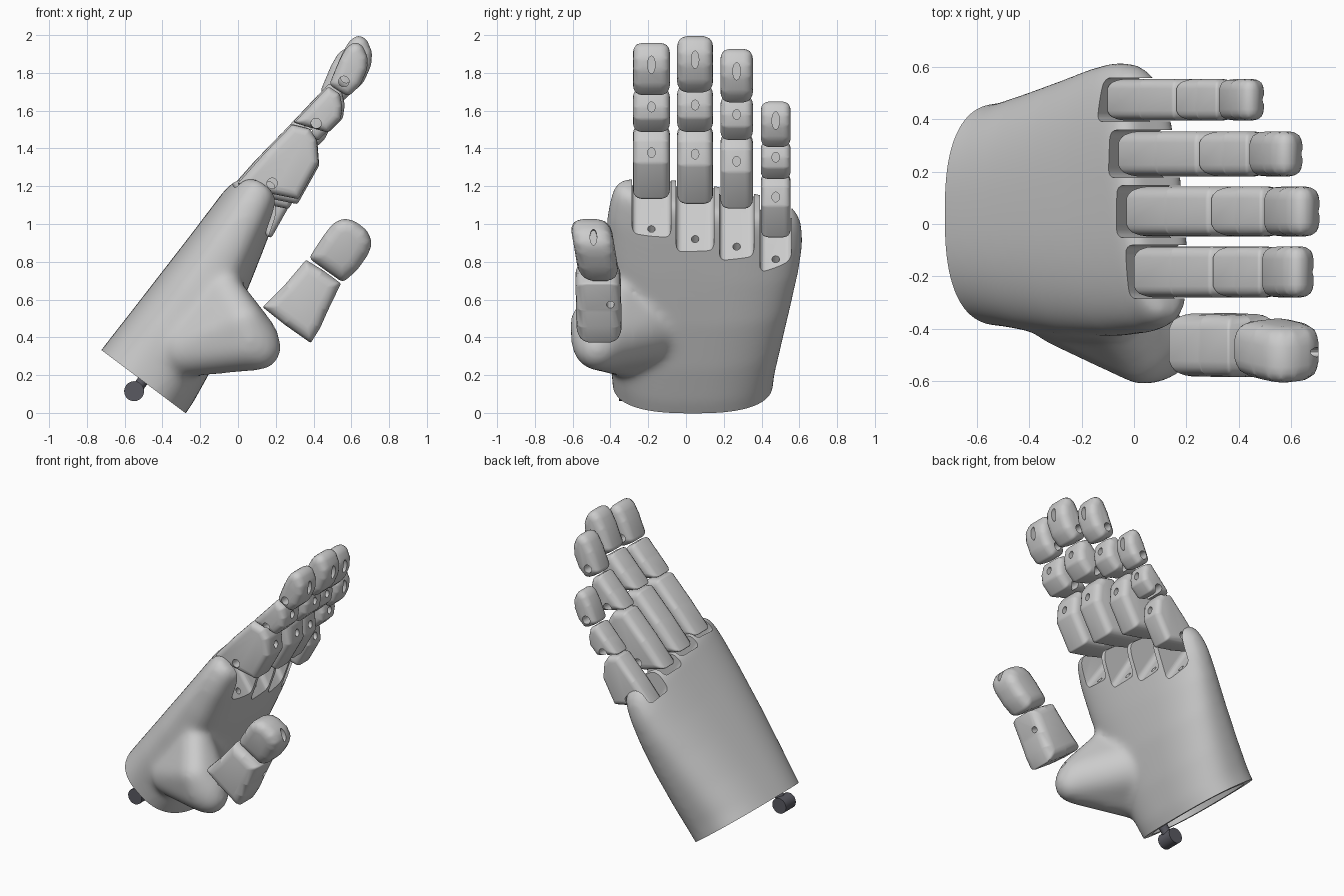
import bpy, bmesh, math
from mathutils import Vector, Matrix

if "Cube" in bpy.data.objects:
    bpy.data.objects.remove(bpy.data.objects["Cube"])


def hand(s, t):
    """Along-hand / palm-ward distances to world (x, z)."""
    return (0.6 * s + 0.8 * t, 0.8 * s - 0.6 * t)


def new_object(name, bm):
    bmesh.ops.recalc_face_normals(bm, faces=bm.faces)
    me = bpy.data.meshes.new(name)
    bm.to_mesh(me)
    bm.free()
    ob = bpy.data.objects.new(name, me)
    bpy.context.collection.objects.link(ob)
    return ob


def prism(name, pts, y, w, bevel=0.0, cross=0.4, shear=0.0):
    """Extrude an x-z outline across y, rounding its side rims."""
    bm = bmesh.new()
    zc = sum(p[1] for p in pts) / len(pts)
    a, b = [[bm.verts.new((x, y + d * w / 2 + shear * (z - zc), z)) for x, z in pts]
            for d in (-1, 1)]
    bm.faces.new(a)
    bm.faces.new(b)
    n = len(pts)
    for i in range(n):
        j = (i + 1) % n
        bm.faces.new((a[i], a[j], b[j], b[i]))
    lay = bm.edges.layers.float.new("bevel_weight_edge")
    for e in bm.edges:
        e[lay] = cross if abs(e.verts[0].co.y - e.verts[1].co.y) > w * 0.8 else 1.0
    ob = new_object(name, bm)
    if bevel:
        m = ob.modifiers.new("round", 'BEVEL')
        m.width, m.segments, m.limit_method = bevel, 4, 'WEIGHT'
    return ob


def cylinder(name, p, axis, r, depth, stretch=1.0):
    bm = bmesh.new()
    bmesh.ops.create_cone(bm, cap_ends=True, segments=20, radius1=r, radius2=r, depth=depth)
    rot = Vector(axis).to_track_quat('Z', 'Y').to_matrix().to_4x4()
    rot = Matrix.Translation(p) @ rot @ Matrix.Diagonal((1, stretch, 1, 1))
    bmesh.ops.transform(bm, matrix=rot, verts=bm.verts)
    return new_object(name, bm)


def loft(bm, rings, slant, n=48, power=2.6):
    """Skin super-elliptic rings (s, y0, y1, t0, t1) stacked along the hand."""
    loops = []
    for s, y0, y1, t0, t1 in rings:
        k = slant * min(1, max(0, (s - 0.3) / 0.5))
        loop = []
        for i in range(n):
            a = 2 * math.pi * i / n
            c, d = [math.copysign(abs(f) ** (2 / power), f) for f in (math.cos(a), math.sin(a))]
            y = (y0 + y1) / 2 + c * (y1 - y0) / 2
            x, z = hand(s - k * (y - 0.1), (t0 + t1) / 2 + d * (t1 - t0) / 2)
            loop.append(bm.verts.new((x, y, z)))
        loops.append(loop)
    for a, b in zip(loops, loops[1:]):
        for i in range(n):
            j = (i + 1) % n
            bm.faces.new((a[i], a[j], b[j], b[i]))
    bm.faces.new(loops[0])
    bm.faces.new(loops[-1])


def finish(ob, cutters=()):
    """Apply modifiers and cuts, then smooth shade."""
    for c in cutters:
        m = ob.modifiers.new("cut", 'BOOLEAN')
        m.operation, m.object, m.solver = 'DIFFERENCE', c, 'EXACT'
        c.hide_render = True
    bpy.ops.object.select_all(action='DESELECT')
    ob.select_set(True)
    bpy.context.view_layer.objects.active = ob
    bpy.ops.object.convert(target='MESH')
    bpy.ops.object.shade_smooth_by_angle(angle=math.radians(38))
    for c in cutters:
        bpy.data.objects.remove(c, do_unlink=True)


# Finger outlines (x, z): base, middle and tip segments, with their holes
SEGMENTS = {
    "base": [(-.035, 1.19), (.12, 1.365), (.28, 1.53), (.38, 1.505), (.42, 1.44),
             (.43, 1.31), (.315, 1.105), (.14, 1.14)],
    "middle": [(.29, 1.54), (.39, 1.645), (.485, 1.746), (.55, 1.705), (.565, 1.63),
               (.555, 1.56), (.48, 1.485), (.39, 1.51)],
    "tip": [(.49, 1.757), (.55, 1.9), (.59, 1.97), (.635, 2.0), (.68, 1.98), (.71, 1.91),
            (.705, 1.84), (.665, 1.75), (.6, 1.69), (.555, 1.713)],
}
HOLES = {"base": ((.43, 1.37), (.165, 1.195)), "middle": ((.56, 1.63), (.415, 1.535)),
         "tip": ((.71, 1.87), (.573, 1.775))}
# name, y centre, width, outline origin x/z, scale, slot floor at back and palm
FINGERS = [("index", -.183, .195, -.01, 1.22, .93, .95, .84),
           ("middle", .048, .19, -.04, 1.2, 1.0, .90, .77),
           ("ring", .268, .172, -.07, 1.17, .953, .85, .72),
           ("little", .475, .158, -.11, 1.005, .81, .765, .637)]

slots = []
for name, y, w, ox, oz, k, back, front in FINGERS:
    def place(p):
        return (ox + (p[0] + .04) * k, oz + (p[1] - 1.2) * k)
    for part, pts in SEGMENTS.items():
        tip = part == "tip"
        seg = prism(f"{name}_finger_{part}", [place(p) for p in pts], y,
                    w, (.06 if tip else .046) * k, .4 if tip else .25)
        (cx, cz), (px, pz) = map(place, HOLES[part])
        finish(seg, [cylinder("cord_hole", (cx, y, cz), (1, 0, 0), .02, .14, 2.3 if tip else 1.3),
                     cylinder("pin_hole", (px, y, pz), (0, 1, 0), .028, .5 * w + .2)])
    # slot in the palm that seats this finger
    g = (front - back) / .32
    slots.append(prism("slot", [hand(back - .15 * g, -.9), hand(front + .23 * g, -.2),
                                hand(1.4, -.2), hand(1.4, -.9)], y, w + .01, .03, 0))
    x, z = hand(front + .05, -.48)
    slots.append(cylinder("cord_hole", (x, y, z), (.6, 0, .8), .02, .2))

# Palm: lofted body plus thumb mound, fused and softened
bm = bmesh.new()
loft(bm, [(-.3, -.38, .452, -.78, -.215), (-.1, -.395, .468, -.778, -.222),
          (.1, -.415, .508, -.774, -.25), (.35, -.43, .558, -.77, -.30),
          (.6, -.43, .6, -.766, -.365), (.79, -.415, .62, -.765, -.42),
          (.89, -.395, .612, -.765, -.45), (.945, -.375, .59, -.755, -.47),
          (.975, -.34, .55, -.725, -.5)], .19)
mound = bmesh.new()
for p, r in (((-.24, -.17, .47), .21), ((-.27, -.32, .34), .15), ((-.1, -.33, .7), .09),
             ((.065, -.455, .38), .155), ((.11, -.47, .345), .12), ((.03, -.5, .48), .115)):
    bmesh.ops.create_uvsphere(mound, u_segments=24, v_segments=14, radius=r,
                              matrix=Matrix.Translation(p))
hull = bmesh.ops.convex_hull(mound, input=mound.verts)
bmesh.ops.delete(mound, geom=[v for v in mound.verts if not v.link_faces or
                              v in set(hull["geom_interior"])], context='VERTS')
tmp = bpy.data.meshes.new("tmp")
bmesh.ops.recalc_face_normals(mound, faces=mound.faces)
mound.to_mesh(tmp)
mound.free()
bmesh.ops.recalc_face_normals(bm, faces=bm.faces)
bm.from_mesh(tmp)
bpy.data.meshes.remove(tmp)
palm = new_object("palm", bm)
m = palm.modifiers.new("fuse", 'REMESH')
m.mode, m.voxel_size = 'VOXEL', .016
m = palm.modifiers.new("soften", 'SMOOTH')
m.factor, m.iterations = .5, 36

# Wrist trimmed flat and hollowed
trim = prism("trim", [hand(-.168, -1.3), hand(-.168, .3), hand(-.7, .3), hand(-.7, -1.3)], 0, 2)
bm = bmesh.new()
loft(bm, [(-.4, -.33, .40, -.725, -.275), (-.07, -.33, .40, -.725, -.275)], 0)
hollow = new_object("hollow", bm)
thumb_hole = cylinder("hole", (.16, -.47, .43), (.7, 0, .7), .024, .2)
finish(palm, [trim, hollow, thumb_hole] + slots)

# Thumb
lower = prism("thumb_base", [(.13, .56), (.25, .68), (.36, .81), (.45, .755), (.545, .685),
                             (.475, .54), (.435, .45), (.385, .37), (.25, .465)],
              -.463, .24, .06, .15, -.02)
finish(lower, [cylinder("hole", (.47, -.40, .58), (1, 0, -.4), .02, .16)])
upper = prism("thumb_tip", [(.375, .818), (.45, .935), (.505, 1.005), (.56, 1.03), (.62, 1.015),
                            (.685, .965), (.71, .9), (.69, .84), (.63, .755), (.555, .69)],
              -.488, .215, .07, .35, -.17)
finish(upper, [cylinder("hole", (.69, -.49, .93), (1, 0, .1), .018, .12, 2.4)])

# Dark wrist lug
dark = bpy.data.materials.new("dark_metal")
dark.diffuse_color = (.1, .1, .12, 1)
dark.use_nodes = True
dark.node_tree.nodes["Principled BSDF"].inputs["Base Color"].default_value = dark.diffuse_color
lug = cylinder("wrist_lug", (-.55, -.3, .115), (0, 1, 0), .053, .11)
stem = cylinder("wrist_stem", (-.47, -.3, .215), (.6, 0, .8), .03, .26)
for ob in (lug, stem):
    ob.data.materials.append(dark)
    finish(ob)
